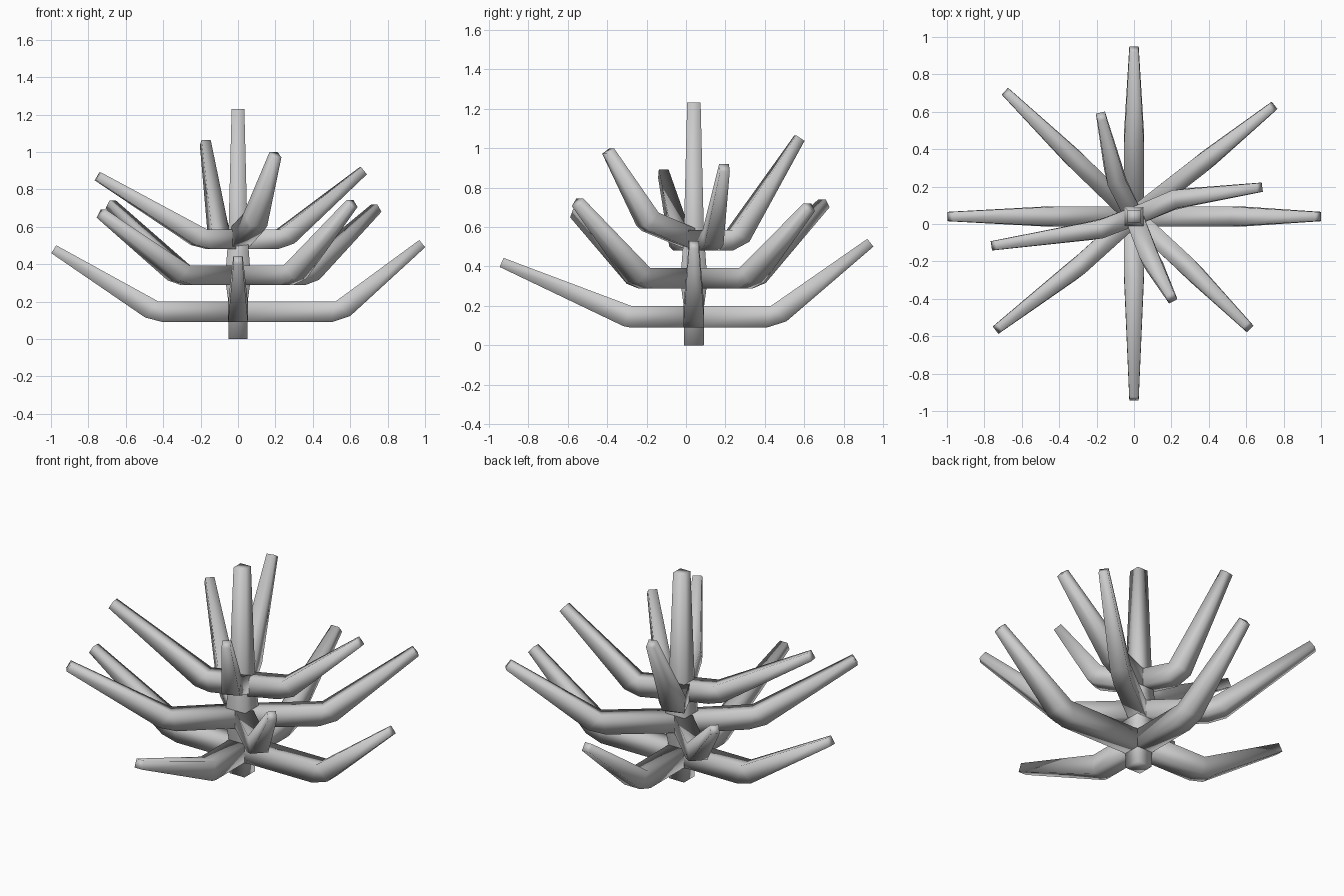
import bpy, bmesh
from mathutils import Vector

if "Cube" in bpy.data.objects:
    bpy.data.objects.remove(bpy.data.objects["Cube"])

UP = Vector((0, 0, 1))
AXIS = Vector((0, 0.04, 0))


def loft(name, rings):
    """Skin a list of four-point rings into one closed, smooth-shaded tube."""
    bm = bmesh.new()
    rows = [[bm.verts.new(p) for p in r] for r in rings]
    for a, b in zip(rows, rows[1:]):
        for i in range(4):
            j = (i + 1) % 4
            bm.faces.new((a[i], a[j], b[j], b[i]))
    bm.faces.new(rows[0][::-1])
    bm.faces.new(rows[-1])
    bmesh.ops.remove_doubles(bm, verts=bm.verts, dist=0.0005)
    bmesh.ops.recalc_face_normals(bm, faces=bm.faces)
    for f in bm.faces:
        f.smooth = True
    me = bpy.data.meshes.new(name)
    bm.to_mesh(me)
    bm.free()
    ob = bpy.data.objects.new(name, me)
    bpy.context.collection.objects.link(ob)
    return ob


def branch(name, z, half, elbow, tip, chamfer):
    """Square limb: flat run from the trunk, chamfered elbow, tapered rise."""
    start = AXIS + UP * z
    elbow, tip = Vector(elbow), Vector(tip)

    def frame(d):
        side = d.cross(UP).normalized()
        return side, side.cross(d).normalized()

    def ring(c, side, top, bottom, w):
        return [c + top + side * w, c + top - side * w,
                c + bottom - side * w, c + bottom + side * w]

    d1 = (elbow - start).normalized()
    d2 = (tip - elbow).normalized()
    s1, n1 = frame(d1)
    s2, n2 = frame(d2)
    mid = (s1 + s2).normalized()
    n = (n1 + n2).normalized()
    top = n * (half / n.dot(n1))
    w = half * 0.95
    e = 0.025
    loft(name, [
        ring(start, s1, n1 * half, -n1 * half, w),
        ring(elbow, mid, top, -n1 * half - d1 * chamfer, w),
        ring(elbow, mid, top, -n2 * half + d2 * chamfer * 0.8, w),
        ring(tip, s2, n2 * e, -n2 * e, e),
    ])


# Trunk: square post with slight swelling where the limbs join
profile = [(0, .05), (.2, .052), (.29, .064), (.39, .064),
           (.48, .057), (.6, .05), (1.23, .034)]
loft("trunk", [[AXIS + Vector((sx * h, sy * h, z))
                for sx, sy in ((1, 1), (-1, 1), (-1, -1), (1, -1))]
               for z, h in profile])

# Tiers of limbs: height, half thickness, then (elbow, tip, elbow chamfer)
tiers = {
    "lower": (.145, .055, [
        ((-.44, .04, .145), (-.985, .04, .48), .04),
        ((.54, .04, .145), (.985, .04, .51), .04),
        ((0, -.29, .145), (0, -.935, .42), .008),
        ((0, .45, .145), (0, .935, .52), .04)]),
    "middle": (.34, .052, [
        ((-.30, .33, .34), (-.68, .70, .72), .04),
        ((.36, .32, .34), (.74, .625, .70), .04),
        ((.29, -.23, .34), (.61, -.55, .725), .04),
        ((-.30, -.23, .34), (-.73, -.56, .67), .04)]),
    "upper": (.533, .052, [
        ((.235, .135, .533), (.67, .195, .90), .035),
        ((-.19, -.03, .533), (-.75, -.115, .87), .035),
        ((-.10, .25, .533), (-.175, .575, 1.05), .03),
        ((.09, -.19, .63), (.20, -.395, .985), .005)]),
}
for tier, (z, half, limbs) in tiers.items():
    for i, (elbow, tip, chamfer) in enumerate(limbs, 1):
        branch(f"{tier}_branch_{i}", z, half, elbow, tip, chamfer)
